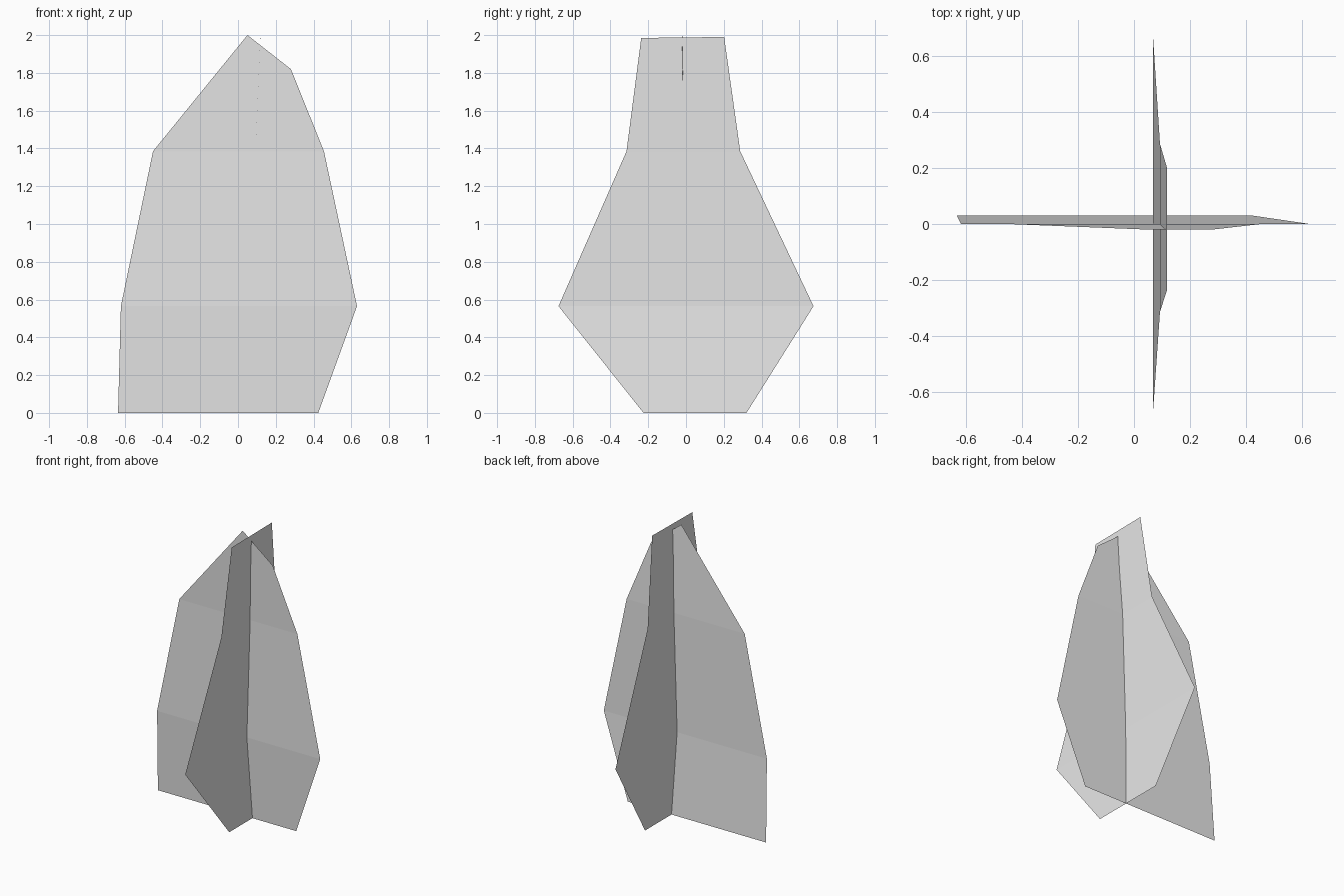
import bpy
import bmesh

cube = bpy.data.objects.get("Cube")
if cube:
    bpy.data.objects.remove(cube, do_unlink=True)

# One plain grey for both sheets
GREY = 0.8
grey = bpy.data.materials.new("light_grey")
grey.use_nodes = True
grey.diffuse_color = (GREY, GREY, GREY, 1)
grey.node_tree.nodes["Principled BSDF"].inputs["Base Color"].default_value = (GREY, GREY, GREY, 1)


def make_sheet(name, rows):
    """Thin sheet of quads joining rows, each given by its two end points."""
    bm = bmesh.new()
    edges = [[bm.verts.new(point) for point in row] for row in rows]
    for low, high in zip(edges, edges[1:]):
        bm.faces.new((low[0], low[1], high[1], high[0]))
    mesh = bpy.data.meshes.new(name)
    bm.to_mesh(mesh)
    bm.free()
    mesh.materials.append(grey)
    obj = bpy.data.objects.new(name, mesh)
    bpy.context.scene.collection.objects.link(obj)
    return obj


# Wide sheet, facing the front, with a slanted tip
make_sheet("wide_sheet", [
    ((-0.635, 0.03, 0), (0.425, 0.03, 0)),
    ((-0.62, 0, 0.565), (0.63, 0, 0.565)),
    ((-0.45, 0, 1.385), (0.455, 0, 1.385)),
    ((0.05, -0.02, 2.0), (0.28, -0.02, 1.82)),
])

# Cross sheet, facing the side, with a narrow flat top
make_sheet("cross_sheet", [
    ((0.09, -0.225, 0), (0.09, 0.32, 0)),
    ((0.068, -0.675, 0.565), (0.068, 0.675, 0.565)),
    ((0.093, -0.315, 1.385), (0.093, 0.287, 1.385)),
    ((0.118, -0.237, 1.985), (0.118, 0.202, 1.99)),
])
